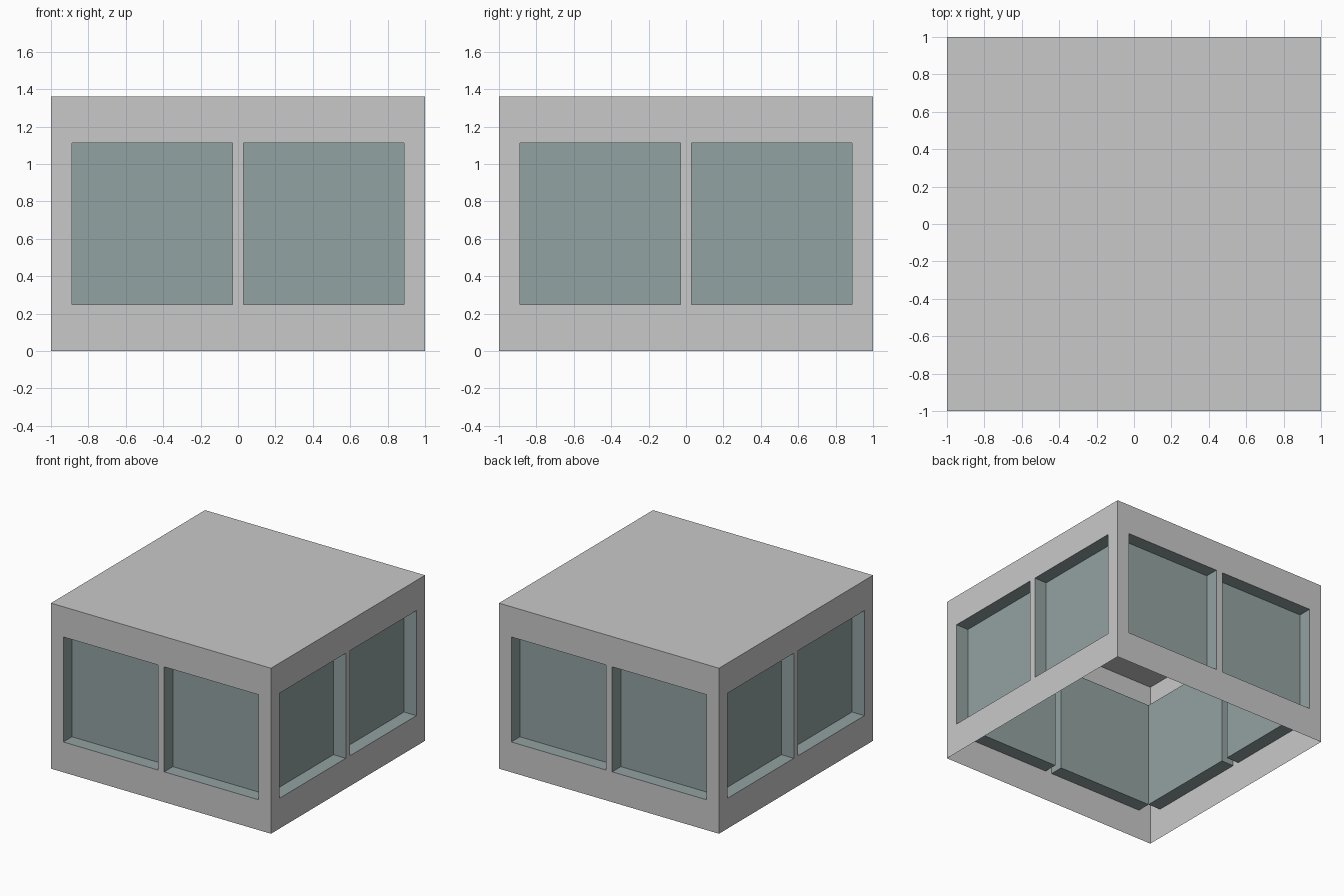
import bpy
import bmesh
import math

default = bpy.data.objects.get("Cube")
if default:
    bpy.data.objects.remove(default, do_unlink=True)

HEIGHT = 1.36
DEPTH = 0.112
COLUMNS = [-1, -0.888, -0.029, 0.029, 0.888, 1]
ROWS = [0, 0.249, 1.112, HEIGHT]


def make_material(name, rgb):
    mat = bpy.data.materials.new(name)
    mat.use_nodes = True
    colour = (*rgb, 1)
    mat.diffuse_color = colour
    mat.node_tree.nodes["Principled BSDF"].inputs["Base Color"].default_value = colour
    return mat


GREY = make_material("light grey", (0.584, 0.584, 0.584))
TEAL = make_material("grey teal glass", (0.29, 0.365, 0.36))


def finish(bm, name, angle=0):
    mesh = bpy.data.meshes.new(name)
    bm.to_mesh(mesh)
    bm.free()
    mesh.materials.append(GREY)
    mesh.materials.append(TEAL)
    obj = bpy.data.objects.new(name, mesh)
    obj.rotation_euler.z = angle
    bpy.context.collection.objects.link(obj)
    return obj


def make_wall(name, angle):
    """Thin wall with two window bays sunk inward."""
    bm = bmesh.new()
    grid = [[bm.verts.new((x, -1, z)) for x in COLUMNS] for z in ROWS]
    windows = []
    for r in range(len(ROWS) - 1):
        for c in range(len(COLUMNS) - 1):
            face = bm.faces.new((grid[r][c], grid[r][c + 1],
                                 grid[r + 1][c + 1], grid[r + 1][c]))
            if r == 1 and c in (1, 3):
                windows.append(face)
    bm.normal_update()
    # Sink each pane, leaving a coloured reveal around it
    reveals = bmesh.ops.inset_individual(bm, faces=windows, thickness=0, depth=-DEPTH)
    for face in windows + reveals["faces"]:
        face.material_index = 1
    # Merge the plain frame cells into one clean flat surface
    frame = [f for f in bm.faces if f.material_index == 0]
    inner = [e for e in bm.edges
             if len(e.link_faces) == 2 and all(f in frame for f in e.link_faces)]
    bmesh.ops.dissolve_limit(bm, angle_limit=0.01, edges=inner, verts=[])
    return finish(bm, name, angle)


# Four matching walls
for i, side in enumerate(("front", "left", "back", "right")):
    make_wall(side + "_wall", i * math.pi / 2)

# Flat roof; the underside of the room stays open
roof = bmesh.new()
bmesh.ops.create_grid(roof, x_segments=1, y_segments=1, size=1)
bmesh.ops.translate(roof, verts=roof.verts, vec=(0, 0, HEIGHT))
finish(roof, "roof")
